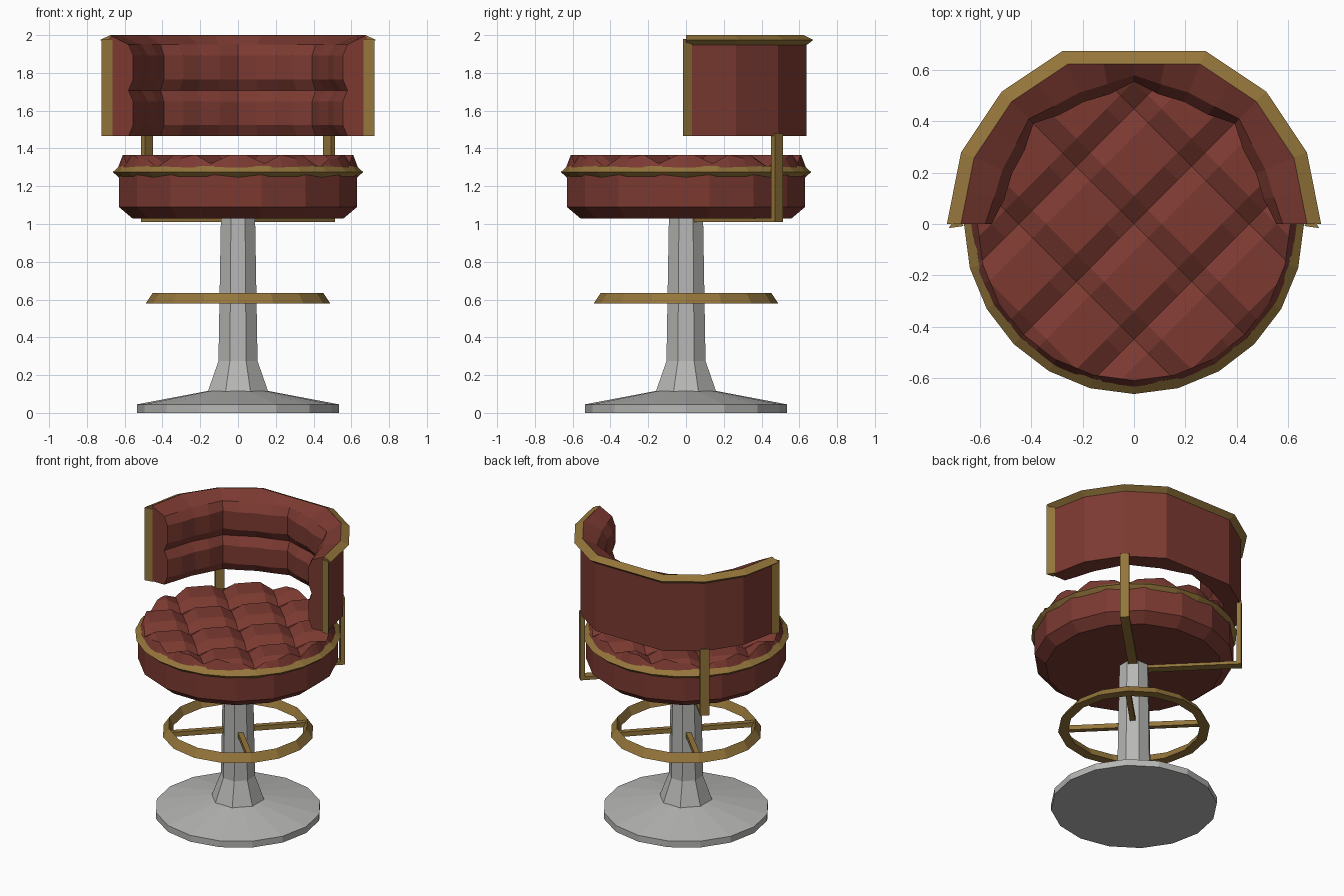
import bpy, bmesh
from math import sin, cos, pi, radians
from mathutils import Vector, Matrix

if "Cube" in bpy.data.objects:
    bpy.data.objects.remove(bpy.data.objects["Cube"])


def material(name, rgb):
    m = bpy.data.materials.new(name)
    m.use_nodes = True
    m.diffuse_color = (*rgb, 1)
    bsdf = m.node_tree.nodes["Principled BSDF"]
    bsdf.inputs["Base Color"].default_value = (*rgb, 1)
    bsdf.inputs["Roughness"].default_value = 0.6
    return m


RED = material("red_leather", (0.20, 0.042, 0.031))
BRASS = material("brass", (0.30, 0.18, 0.044))
GREY = material("grey_metal", (0.47, 0.47, 0.46))


def finish(name, bm, mat):
    bmesh.ops.recalc_face_normals(bm, faces=bm.faces)
    mesh = bpy.data.meshes.new(name)
    bm.to_mesh(mesh)
    bm.free()
    mesh.materials.append(mat)
    obj = bpy.data.objects.new(name, mesh)
    bpy.context.collection.objects.link(obj)
    return obj


def loft(name, loops, mat, ring=False):
    """Bridge closed loops of points; cap both ends unless the path is a ring."""
    bm = bmesh.new()
    vs = [[bm.verts.new(p) for p in loop] for loop in loops]
    n = len(vs[0])
    pairs = list(zip(vs, vs[1:])) + ([(vs[-1], vs[0])] if ring else [])
    for a, b in pairs:
        for i in range(n):
            j = (i + 1) % n
            bm.faces.new((a[i], a[j], b[j], b[i]))
    if not ring:
        bm.faces.new(vs[0])
        bm.faces.new(vs[-1])
    return finish(name, bm, mat)


def polar(r, angle, z):
    return (r * cos(angle), r * sin(angle), z)


def lathe(name, profile, sides, mat, turn=0.0):
    loops = [[polar(r, 2 * pi * (i + turn) / sides, z) for i in range(sides)]
             for r, z in profile]
    return loft(name, loops, mat)


def hoop(name, section, sides, mat):
    loops = [[polar(r, 2 * pi * i / sides, z) for r, z in section]
             for i in range(sides)]
    return loft(name, loops, mat, ring=True)


def bar(name, r0, r1, width, z0, z1, angle, mat):
    """Box reaching from r0 to r1 in the direction of angle."""
    turn = Matrix.Rotation(angle, 3, 'Z')
    w = width / 2
    loops = [[turn @ Vector((r, y, z)) for y, z in
              ((-w, z0), (w, z0), (w, z1), (-w, z1))] for r in (r0, r1)]
    return loft(name, loops, mat)


# Tufting: positions across one padded cell, and how deep the seams lie
STEPS = (0, 0.24, 0.5, 0.76)


def cell_params(first, last):
    return [c + s for c in range(first, last) for s in STEPS] + [last]


def tuft_depth(u, v, seam, pit):
    on_seams = (u == int(u)) + (v == int(v))
    return (0, seam, pit)[on_seams]


# Pedestal
lathe("base_disc", [(0.535, 0), (0.535, 0.045), (0.165, 0.115)], 16, GREY)
lathe("column", [(0.172, 0.1), (0.172, 0.115), (0.112, 0.275), (0.098, 1.035)],
      8, GREY, 0.5)

# Foot ring with four diagonal spokes
hoop("foot_ring", [(0.49, 0.578), (0.452, 0.635), (0.425, 0.578)], 16, BRASS)
for k in range(4):
    bar(f"foot_spoke_{k + 1}", 0.06, 0.45, 0.035, 0.582, 0.615,
        radians(45 + 90 * k), BRASS)

# Seat body and piping
lathe("seat_body", [(0.57, 1.03), (0.643, 1.09), (0.643, 1.28)], 16, RED, 0.5)
hoop("seat_piping", [(0.663, 1.275), (0.625, 1.308), (0.625, 1.242)], 24, BRASS)


# Seat cushion: diamond tufts clipped to a round outline
def seat_cushion():
    bm = bmesh.new()
    cell = 0.318
    params = cell_params(-3, 3)
    turn = Matrix.Rotation(pi / 4, 3, 'Z')
    grid = [[bm.verts.new(turn @ Vector(
        (u * cell, v * cell, 1.365 - tuft_depth(u, v, 0.045, 0.075))))
        for v in params] for u in params]
    for a, b in zip(grid, grid[1:]):
        for i in range(len(params) - 1):
            bm.faces.new((a[i], b[i], b[i + 1], a[i + 1]))
    sides = 24
    for i in range(sides):
        normal = Vector(polar(1, 2 * pi * (i + 0.5) / sides, 0))
        bmesh.ops.bisect_plane(
            bm, geom=bm.verts[:] + bm.edges[:] + bm.faces[:],
            plane_co=normal * 0.605, plane_no=normal, clear_outer=True)
    rim = [e for e in bm.edges if e.is_boundary]
    skirt = bmesh.ops.extrude_edge_only(bm, edges=rim)["geom"]
    for v in skirt:
        if isinstance(v, bmesh.types.BMVert):
            v.co = (v.co.x * 1.055, v.co.y * 1.055, 1.275)
    return finish("seat_cushion", bm, RED)


seat_cushion()


# Backrest outline: half of a 16-sided polygon with one wide flat at the rear
def outline(radius, angle):
    step = pi / 8
    if abs(angle - pi / 2) <= step + 1e-6:
        mid, half = pi / 2, step
    else:
        mid, half = (int(angle / step + 1e-6) + 0.5) * step, step / 2
    return radius * cos(half) / cos(angle - mid)


# Backrest shell with a two-by-four grid of tufts inside
Z0, Z1 = 1.465, 1.95
loops = []
for u in cell_params(0, 4):
    angle = u * pi / 4
    loop = [polar(outline(r, angle), angle, z)
            for r, z in ((0.69, Z0), (0.69, 1.965), (0.675, 1.998))]
    for v in reversed(cell_params(0, 2)):
        r = 0.515 + tuft_depth(u, v, 0.04, 0.065)
        loop.append(polar(r, angle, Z0 + (Z1 - Z0) * v / 2))
    loops.append(loop)
loft("backrest", loops, RED)

# Backrest piping along the top edge and down both ends
loft("backrest_top_piping",
     [[polar(outline(r, k * pi / 8), k * pi / 8, z)
       for r, z in ((0.675, 2.0), (0.73, 1.975), (0.688, 1.945))]
      for k in (0, 1, 2, 3, 5, 6, 7, 8)], BRASS)
for side, label in ((1, "left"), (-1, "right")):
    loft(f"{label}_end_piping",
         [[(side * x, y, z) for x, y in
           ((0.665, -0.008), (0.722, -0.016), (0.692, 0.032))]
          for z in (Z0, 1.98)], BRASS)

# Brackets carrying the backrest from under the seat
for angle, label in ((45, "left"), (135, "right")):
    a = radians(angle)
    bar(f"{label}_bracket_arm", 0.05, 0.695, 0.06, 1.01, 1.033, a, BRASS)
    bar(f"{label}_bracket_post", 0.665, 0.695, 0.06, 1.01, 1.48, a, BRASS)
